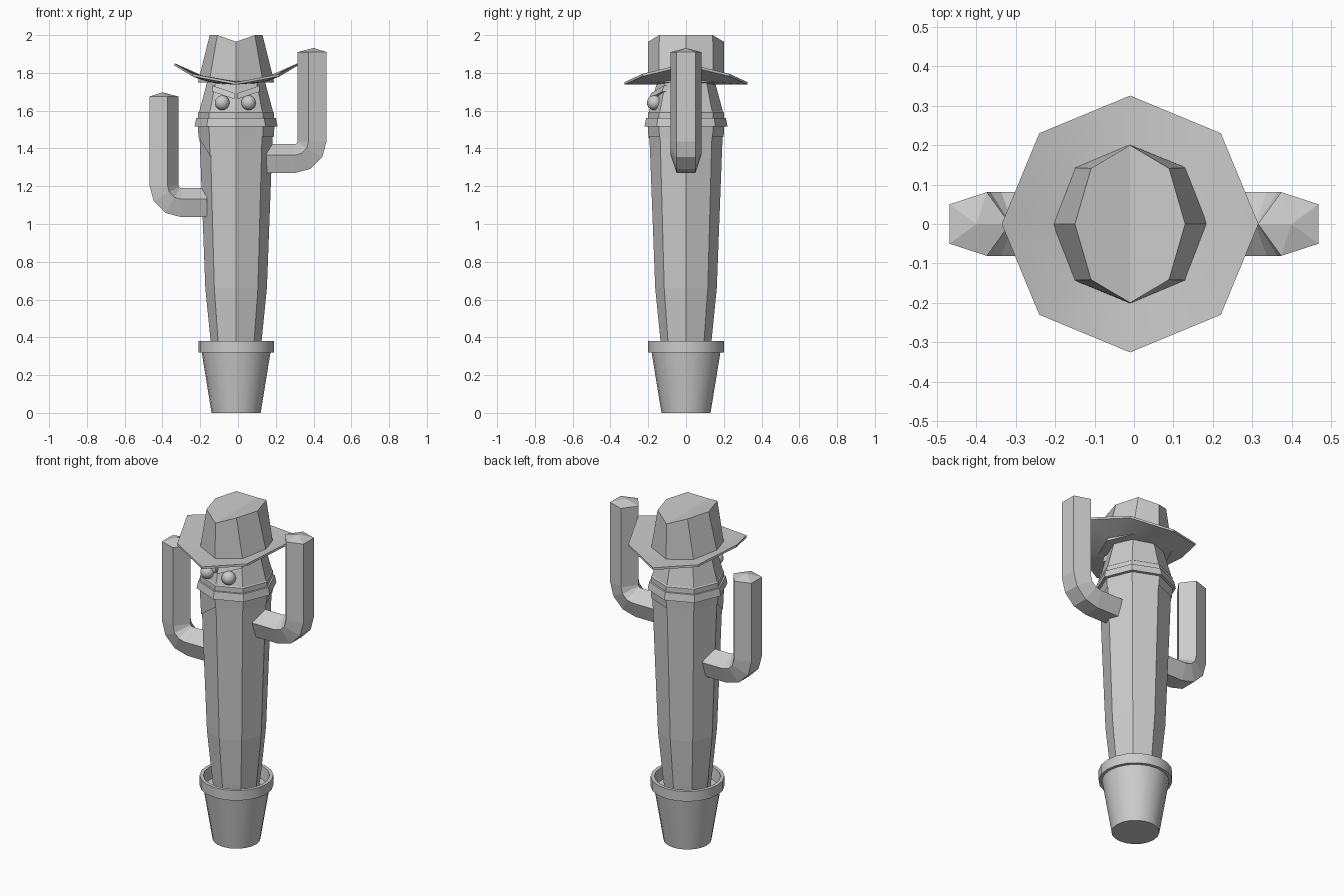
import bpy, bmesh, math
from mathutils import Vector

if "Cube" in bpy.data.objects:
    bpy.data.objects.remove(bpy.data.objects["Cube"])

CX = -0.01  # axis of pot, body and hat


def loft(name, rings, caps=(True, True), smooth=None):
    """Join equal-length rings of points into one skin."""
    bm = bmesh.new()
    vs = [[bm.verts.new(p) for p in r] for r in rings]
    n = len(vs[0])
    for a, b in zip(vs, vs[1:]):
        for i in range(n):
            j = (i + 1) % n
            bm.faces.new((a[i], a[j], b[j], b[i]))
    for ring, cap in ((vs[0], caps[0]), (vs[-1], caps[1])):
        if cap is True:
            bm.faces.new(ring)
        elif cap:
            tip = bm.verts.new(cap)
            for i in range(n):
                bm.faces.new((ring[i], ring[(i + 1) % n], tip))
    bmesh.ops.recalc_face_normals(bm, faces=bm.faces)
    me = bpy.data.meshes.new(name)
    bm.to_mesh(me)
    bm.free()
    ob = bpy.data.objects.new(name, me)
    bpy.context.collection.objects.link(ob)
    if smooth:
        bpy.ops.object.select_all(action='DESELECT')
        ob.select_set(True)
        bpy.context.view_layer.objects.active = ob
        bpy.ops.object.shade_smooth_by_angle(angle=math.radians(smooth))
    return ob


def ring(r, z, n=8):
    return [(CX + r * math.cos(2 * math.pi * i / n),
             r * math.sin(2 * math.pi * i / n), z) for i in range(n)]


# Pot with rim, and soil inside
loft("pot", [ring(r, z, 20) for r, z in
             [(0.13, 0), (0.182, 0.32), (0.2, 0.32), (0.2, 0.38),
              (0.18, 0.38), (0.172, 0.31)]], smooth=35)

# Eight-sided cactus body
loft("body", [ring(r, z) for r, z in
              [(0.125, 0.3), (0.135, 0.38), (0.163, 0.66), (0.195, 1.5),
               (0.197, 1.59), (0.155, 1.745), (0.11, 1.82)]])

# Neckerchief cloth, its point hanging over the front left edge
low = [Vector(p) for p in ring(0.199, 1.46)]
low[5] = Vector((CX - 0.138, -0.138, 1.36))
loft("neckerchief", [ring(0.19, 1.6), ring(0.201, 1.59), ring(0.203, 1.52), low],
     caps=(False, False))
loft("neckerchief_roll", [ring(r, z) for r, z in
                          [(0.19, 1.515), (0.22, 1.517), (0.211, 1.56), (0.19, 1.562)]],
     caps=(False, False))


# Hat brim, curled up at both sides
def brim_ring(r, lift):
    return [(x, y, 1.738 + lift + 0.1 * (abs(x - CX) / 0.326) ** 2.4)
            for x, y, _ in ring(r, 0)]


loft("hat_brim", [brim_ring(0.14, 0), brim_ring(0.2, 0), brim_ring(0.326, 0),
                  brim_ring(0.326, 0.013), brim_ring(0.2, 0.017),
                  brim_ring(0.14, 0.017)], smooth=35)

# Hat crown with creased top
top = []
for x, y, z in ring(0.2, 0):
    dx = x - CX
    top.append((CX + dx * 0.7, y, 1.965 if abs(dx) < 0.01 else 2.0))
crown = loft("hat_crown", [ring(0.202, 1.75), top], caps=(True, False))
bm = bmesh.new()
bm.from_mesh(crown.data)
bm.verts.ensure_lookup_table()
t = bm.verts[8:16]
bm.faces.new((t[6], t[7], t[0], t[1], t[2]))
bm.faces.new((t[2], t[3], t[4], t[5], t[6]))
bm.to_mesh(crown.data)
bm.free()


# Five-sided arms bending upwards
def arm(name, side, z, z_top, start):
    c, bend, r = 0.3, 0.1, 0.085
    path = [(start, z, 0)]
    path += [(c + bend * math.sin(a), z + bend - bend * math.cos(a), a)
             for a in (math.radians(d) for d in (0, 30, 60, 90))]
    path.append((0.4, z_top, math.pi / 2))
    rings = []
    for px, pz, a in path:
        pts = []
        for k in range(5):
            u = r * math.cos(2 * math.pi * k / 5)   # towards inside of bend
            v = r * math.sin(2 * math.pi * k / 5)
            pts.append((side * (px - u * math.sin(a)), v, pz + u * math.cos(a)))
        rings.append(pts)
    loft(name, rings, caps=(True, (side * 0.4, 0, z_top + 0.022)))


arm("right_arm", 1, 1.338, 1.91, 0.15)
arm("left_arm", -1, 1.105, 1.675, 0.165)

# Eyes and slanted brows
for side, label in ((1, "right"), (-1, "left")):
    bpy.ops.mesh.primitive_uv_sphere_add(segments=20, ring_count=12, radius=0.039,
                                         location=(CX - 0.004 + side * 0.07, -0.168, 1.642))
    bpy.context.object.name = label + "_eye"
    bpy.ops.object.shade_smooth()
    ends = []
    for dx, y, z in ((0.008, -0.197, 1.675), (0.125, -0.128, 1.715)):
        x = CX + side * dx
        ends.append([(x, y, z - 0.014), (x, y + 0.012, z + 0.018),
                     (x, y + 0.06, z + 0.018), (x, y + 0.06, z - 0.014)])
    loft(label + "_brow", ends)
